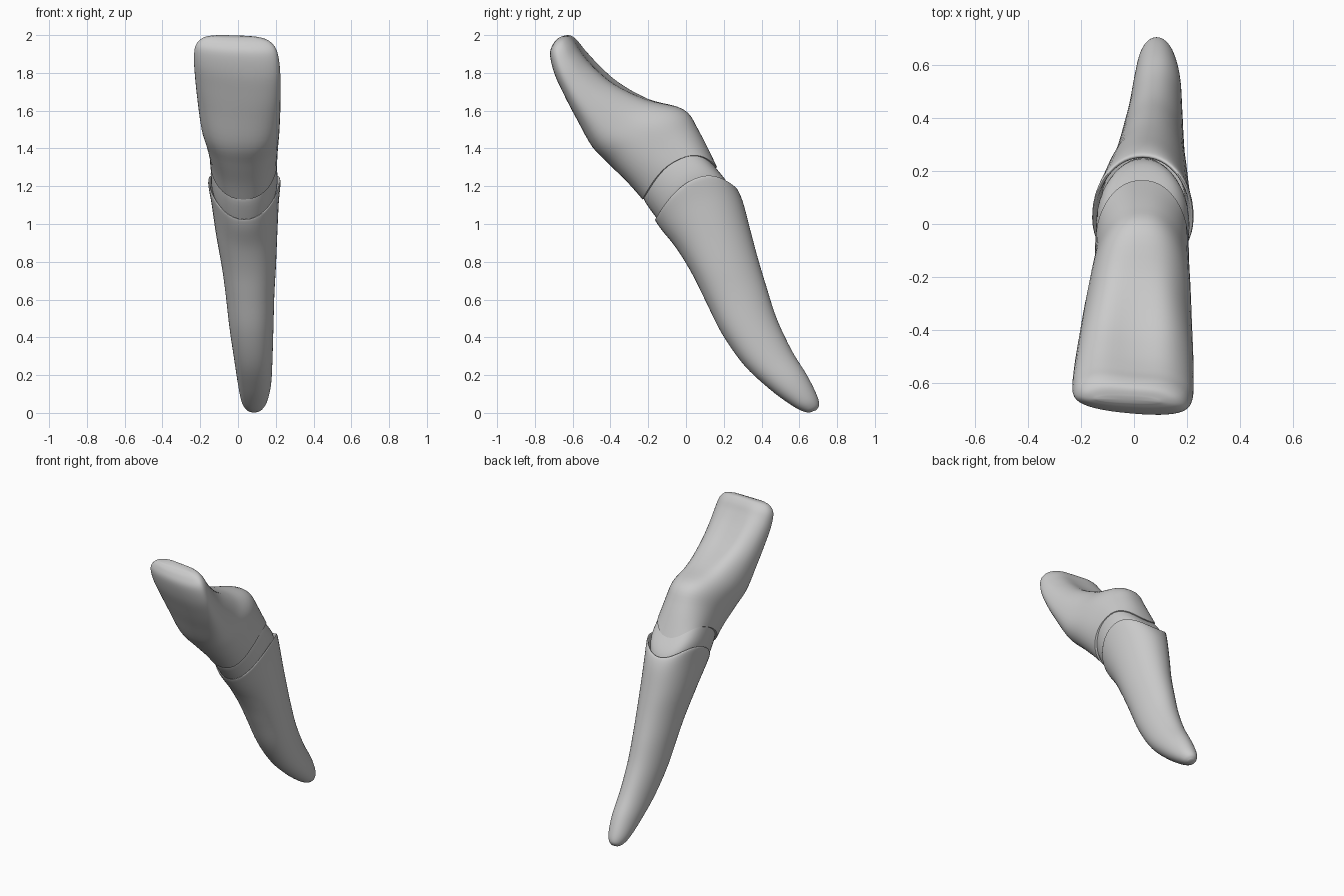
import bpy
import bmesh
import math
from mathutils import Vector

cube = bpy.data.objects.get("Cube")
if cube:
    bpy.data.objects.remove(cube, do_unlink=True)

SIDES = 48
STEPS = 5

grey = bpy.data.materials.new("plain_grey")
grey.use_nodes = True
colour = (0.6, 0.6, 0.6, 1)
grey.diffuse_color = colour
grey.node_tree.nodes["Principled BSDF"].inputs["Base Color"].default_value = colour


def power(value, exponent):
    return math.copysign(abs(value) ** exponent, value)


def spline(p0, p1, p2, p3, t):
    """Catmull-Rom blend of four station rows."""
    return [b + 0.5 * t * (c - a + t * (2 * a - 5 * b + 4 * c - d + t * (3 * (b - c) + d - a)))
            for a, b, c, d in zip(p0, p1, p2, p3)]


def refine(rows):
    """Insert smooth in-between stations along the part."""
    last = len(rows) - 1
    result = []
    for i in range(last):
        nearby = [rows[min(max(i + k, 0), last)] for k in (-1, 0, 1, 2)]
        result += [spline(*nearby, step / STEPS) for step in range(STEPS)]
    return result + [rows[last]]


def section(row, taper, box):
    """Closed ring through a front and a back point; the sides may arch upward."""
    fy, fz, by, bz, left, right, arch, hollow = row
    middle = Vector((0, (fy + by) / 2, (fz + bz) / 2))
    to_front = Vector((0, fy - by, fz - bz)) / 2
    ring = []
    for k in range(SIDES):
        angle = math.tau * k / SIDES
        s, c = math.sin(angle), math.cos(angle)
        depth = power(c, box)
        if c < 0:
            depth += hollow * c ** 6
        across = (right - left) / 2 * power(s, box) * (1 + taper * c)
        point = middle + to_front * depth
        # The hollowed blade is also turned slightly about its length
        point += to_front.normalized() * across * hollow * 0.5
        point.x = (left + right) / 2 + across
        point.z += arch * s * s
        ring.append(point)
    return ring


def loft(name, rows, taper=0.1, box=0.95):
    bm = bmesh.new()
    rings = [[bm.verts.new(p) for p in section(row, taper, box)] for row in refine(rows)]
    for upper, lower in zip(rings, rings[1:]):
        for k in range(SIDES):
            n = (k + 1) % SIDES
            bm.faces.new((upper[k], upper[n], lower[n], lower[k]))
    # Fan caps over both ends
    for ring in (rings[0], rings[-1]):
        centre = bm.verts.new(sum((v.co for v in ring), Vector()) / SIDES)
        for k in range(SIDES):
            bm.faces.new((ring[k], ring[(k + 1) % SIDES], centre))
    bmesh.ops.recalc_face_normals(bm, faces=bm.faces)
    mesh = bpy.data.meshes.new(name)
    bm.to_mesh(mesh)
    bm.free()
    mesh.materials.append(grey)
    obj = bpy.data.objects.new(name, mesh)
    bpy.context.collection.objects.link(obj)
    bpy.ops.object.select_all(action="DESELECT")
    obj.select_set(True)
    bpy.context.view_layer.objects.active = obj
    bpy.ops.object.shade_smooth_by_angle(angle=math.radians(50))
    return obj


# Rows: front y, front z, back y, back z, x min, x max, side arch, back hollow

# Broad blade that swells at the back and narrows to an arched margin
crown = [
    (-.675, 1.985, -.65, 1.996, -.14, .09, 0, .1),
    (-.70, 1.955, -.61, 2, -.19, .16, 0, .15),
    (-.715, 1.90, -.57, 1.975, -.222, .20, 0, .2),
    (-.69, 1.80, -.53, 1.93, -.228, .217, 0, .25),
    (-.64, 1.69, -.46, 1.86, -.222, .22, 0, .28),
    (-.58, 1.57, -.35, 1.77, -.21, .22, 0, .25),
    (-.495, 1.41, -.18, 1.68, -.19, .215, 0, .15),
    (-.40, 1.31, -.01, 1.61, -.165, .21, .02, .02),
    (-.30, 1.21, .07, 1.49, -.147, .205, .06, 0),
    (-.23, 1.13, .165, 1.30, -.143, .203, .13, 0),
]
loft("crown", crown, taper=0.2, box=0.85)

# Band between the crown and the root, tucked into both
collar = [
    (-.22, 1.18, .10, 1.36, -.12, .18, .12, 0),
    (-.223, 1.13, .16, 1.295, -.138, .198, .13, 0),
    (-.155, 1.03, .235, 1.19, -.139, .206, .12, 0),
    (-.09, .95, .25, 1.08, -.10, .17, .07, 0),
]
loft("collar", collar, taper=0.15, box=0.9)

# Curved tapering root with a thin raised rim around the collar
root = [
    (-.10, .95, .27, 1.09, -.125, .195, .08, 0),
    (-.148, 1.015, .25, 1.18, -.145, .212, .125, 0),
    (-.163, 1.02, .267, 1.19, -.157, .224, .125, 0),
    (-.13, .97, .30, 1.12, -.14, .215, .08, 0),
    (-.05, .87, .34, .97, -.115, .207, .03, 0),
    (.03, .74, .38, .82, -.085, .20, 0, 0),
    (.10, .60, .425, .67, -.065, .192, 0, 0),
    (.19, .42, .48, .50, -.045, .187, 0, 0),
    (.31, .25, .56, .33, -.02, .182, 0, 0),
    (.45, .12, .64, .20, 0, .175, 0, 0),
    (.56, .04, .69, .10, .018, .155, 0, 0),
    (.62, .008, .705, .045, .04, .13, 0, 0),
    (.655, .002, .69, .015, .065, .105, 0, 0),
]
loft("root", root)
